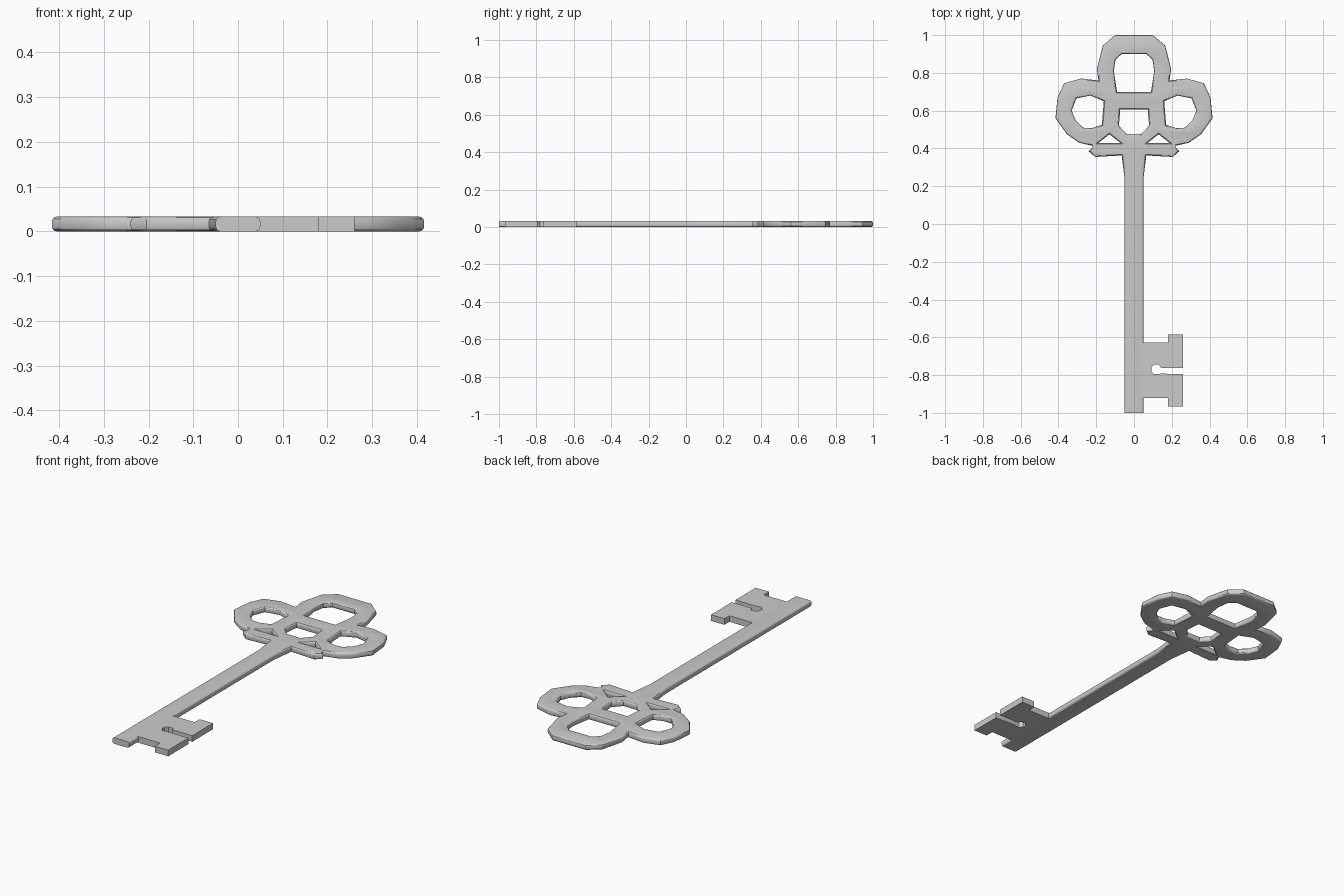
import bpy, bmesh

if "Cube" in bpy.data.objects:
    bpy.data.objects.remove(bpy.data.objects["Cube"])

T = 0.033          # key thickness
R = 0.011          # edge rounding


def mirrored(half):
    """Close a right-hand half outline by mirroring it across x = 0."""
    return half + [(-x, y) for x, y in reversed(half)]


def plate(name, loops, bevel=0.0, cut_y=None):
    """Flat plate from an outline plus holes, with optional rounded edges."""
    cu = bpy.data.curves.new(name + "_profile", 'CURVE')
    cu.dimensions = '2D'
    cu.fill_mode = 'BOTH'
    cu.extrude = T / 2 - bevel
    cu.bevel_depth = bevel
    cu.bevel_resolution = 2
    cu.offset = -bevel
    for pts in loops:
        sp = cu.splines.new('POLY')
        sp.points.add(len(pts) - 1)
        for p, (x, y) in zip(sp.points, pts):
            p.co = (x, y, 0, 1)
        sp.use_cyclic_u = True
    tmp = bpy.data.objects.new(name + "_profile", cu)
    bpy.context.collection.objects.link(tmp)
    dg = bpy.context.evaluated_depsgraph_get()
    me = bpy.data.meshes.new_from_object(tmp.evaluated_get(dg))
    bpy.data.objects.remove(tmp)

    bm = bmesh.new()
    bm.from_mesh(me)
    bmesh.ops.translate(bm, verts=bm.verts, vec=(0, 0, T / 2))
    bmesh.ops.remove_doubles(bm, verts=bm.verts, dist=1e-5)
    if cut_y is not None:      # square-cut end
        bmesh.ops.bisect_plane(bm, geom=bm.verts[:] + bm.edges[:] + bm.faces[:],
                               plane_co=(0, cut_y, 0), plane_no=(0, -1, 0),
                               clear_outer=True)
        bmesh.ops.holes_fill(bm, edges=[e for e in bm.edges if e.is_boundary])
    bmesh.ops.recalc_face_normals(bm, faces=bm.faces)
    bm.to_mesh(me)
    bm.free()
    me.name = name
    ob = bpy.data.objects.new(name, me)
    bpy.context.collection.objects.link(ob)
    bpy.ops.object.select_all(action='DESELECT')
    ob.select_set(True)
    bpy.context.view_layer.objects.active = ob
    bpy.ops.object.shade_smooth_by_angle(angle=0.52)
    return ob


# Three-lobed bow, collar and shank outline (right half, top to tip)
outline = mirrored([
    (0.10, 1.0), (0.165, 0.945), (0.197, 0.82), (0.188, 0.76),
    (0.28, 0.77), (0.37, 0.745), (0.405, 0.67), (0.416, 0.56),
    (0.355, 0.475), (0.29, 0.43), (0.215, 0.413), (0.24, 0.385),
    (0.205, 0.355), (0.065, 0.363), (0.05, 0.24), (0.05, -1.03)])

# Openings in the bow
top_hole = mirrored([(0.065, 0.90), (0.098, 0.87), (0.107, 0.81), (0.09, 0.70)])
centre_hole = mirrored([(0.073, 0.605), (0.08, 0.52), (0.04, 0.477)])
side_hole = [(0.16, 0.65), (0.23, 0.68), (0.305, 0.665), (0.33, 0.60),
             (0.31, 0.55), (0.27, 0.51), (0.225, 0.507), (0.17, 0.525)]
gap = [(0.13, 0.475), (0.187, 0.43), (0.073, 0.43)]
holes = [top_hole, centre_hole]
for h in (side_hole, gap):
    holes += [h, [(-x, y) for x, y in reversed(h)]]

plate("bow_and_shank", [outline] + holes, bevel=R, cut_y=-1.0)

# Square-edged bit with its slot and round ward
plate("bit", [[
    (0.038, -0.627), (0.18, -0.627), (0.18, -0.585), (0.26, -0.585),
    (0.26, -0.762), (0.143, -0.762), (0.133, -0.745), (0.105, -0.745),
    (0.092, -0.76), (0.092, -0.78), (0.105, -0.795), (0.13, -0.795),
    (0.14, -0.792), (0.26, -0.795), (0.26, -0.967), (0.18, -0.967),
    (0.18, -0.922), (0.038, -0.922)]])
